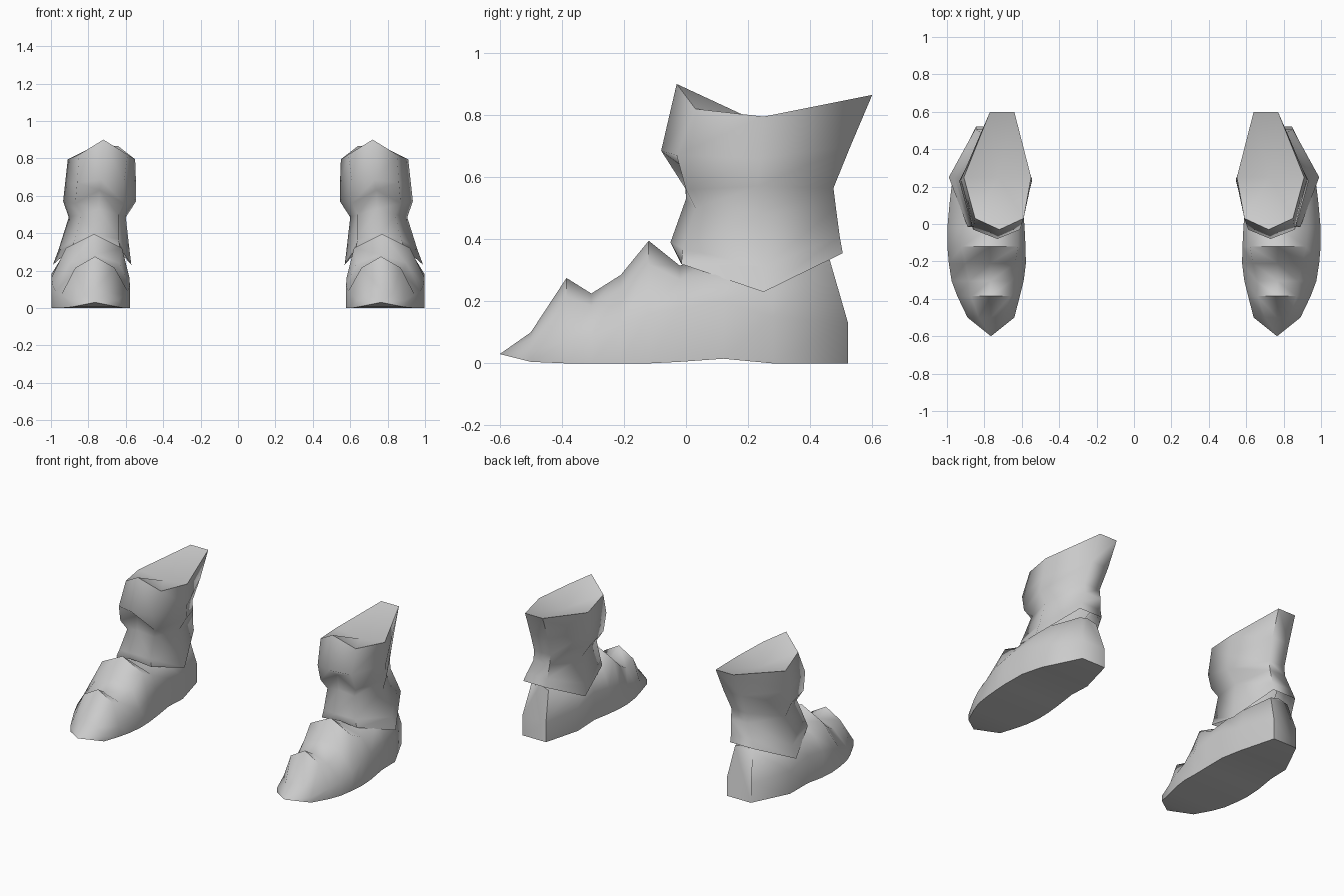
import bpy, bmesh, math

if "Cube" in bpy.data.objects:
    bpy.data.objects.remove(bpy.data.objects["Cube"])

steel = bpy.data.materials.new("pale_grey")
steel.diffuse_color = (0.6, 0.6, 0.6, 1)
steel.use_nodes = True
steel.node_tree.nodes["Principled BSDF"].inputs["Base Color"].default_value = steel.diffuse_color


def loft(name, rings, cap_start=None, cap_end=None, angle=70):
    """Skin closed rings; a cap is None, 'flat' or an (x, y, z) centre point."""
    bm = bmesh.new()
    vr = [[bm.verts.new(p) for p in r] for r in rings]
    n = len(vr[0])
    for a, b in zip(vr, vr[1:]):
        for i in range(n):
            j = (i + 1) % n
            bm.faces.new((a[i], a[j], b[j], b[i]))
    for ring, cap in ((vr[0], cap_start), (vr[-1], cap_end)):
        if cap == 'flat':
            bm.faces.new(ring)
        elif cap:
            c = bm.verts.new(cap)
            for i in range(n):
                bm.faces.new((ring[i], ring[(i + 1) % n], c))
    bmesh.ops.recalc_face_normals(bm, faces=bm.faces)
    me = bpy.data.meshes.new(name)
    bm.to_mesh(me)
    bm.free()
    me.materials.append(steel)
    ob = bpy.data.objects.new(name, me)
    bpy.context.collection.objects.link(ob)
    bpy.context.view_layer.objects.active = ob
    ob.select_set(True)
    bpy.ops.object.shade_smooth_by_angle(angle=math.radians(angle))
    ob.select_set(False)
    # second boot of the pair
    ob.modifiers.new("pair", 'MIRROR').use_mirror_merge = False
    return ob


def shaft_ring(front, corner, side, back):
    """front: x,y,z; the others: inner x, outer x, y, z."""
    (ci, co, cy, cz), (si, so, sy, sz), (bi, bo, by, bz) = corner, side, back
    return [front, (co, cy, cz), (so, sy, sz), (bo, by, bz),
            (bi, by, bz), (si, sy, sz), (ci, cy, cz)]


# ankle guard: flared hem, narrow neck, bulging cuff and pointed rim
loft("ankle_guard", [
    shaft_ring((.77, -.02, .335), (.63, .89, -.015, .32), (.57, .99, .25, .23), (.68, .85, .505, .355)),
    shaft_ring((.76, -.05, .39), (.64, .87, -.01, .37), (.58, .96, .25, .31), (.68, .83, .495, .41)),
    shaft_ring((.745, 0, .53), (.64, .84, .03, .5), (.60, .905, .24, .485), (.67, .79, .483, .5)),
    shaft_ring((.74, -.005, .63), (.61, .87, 0, .56), (.545, .935, .23, .57), (.67, .79, .475, .565)),
    shaft_ring((.73, -.08, .685), (.61, .86, -.03, .67), (.545, .925, .24, .66), (.65, .78, .53, .70)),
    shaft_ring((.72, -.03, .9), (.59, .85, .03, .82), (.55, .91, .25, .795), (.64, .77, .6, .865)),
], cap_end=(.725, .25, .77))


def foot_ring(y, xi, xo, z0, side, si, so, sz, top, lean=0):
    pts = [(xi, z0), (xo, z0), (xo, side), (so, sz),
           ((si + so) / 2, top), (si, sz), (xi, side)]
    return [(x, y - lean * max(0, z - side), z) for x, z in pts]


# foot: pointed toe, two ridged plates, instep and heel
loft("foot", [foot_ring(*s) for s in [
    (-.50, .64, .89, .005, .04, .70, .83, .08, .10),
    (-.385, .61, .945, 0, .07, .66, .87, .215, .275),
    (-.305, .59, .975, 0, .09, .655, .88, .185, .225),
    (-.21, .578, .99, 0, .12, .635, .90, .24, .285),
    (-.12, .58, .998, 0, .16, .62, .92, .32, .395),
    (-.02, .585, .998, .005, .18, .62, .93, .27, .315),
    (.12, .595, .985, .015, .20, .625, .93, .29, .36),
    (.28, .605, .965, 0, .15, .64, .92, .30, .34),
    (.522, .67, .845, 0, .13, .69, .82, .32, .34, .29),
]], cap_start=(.765, -.6, .03), cap_end='flat')
